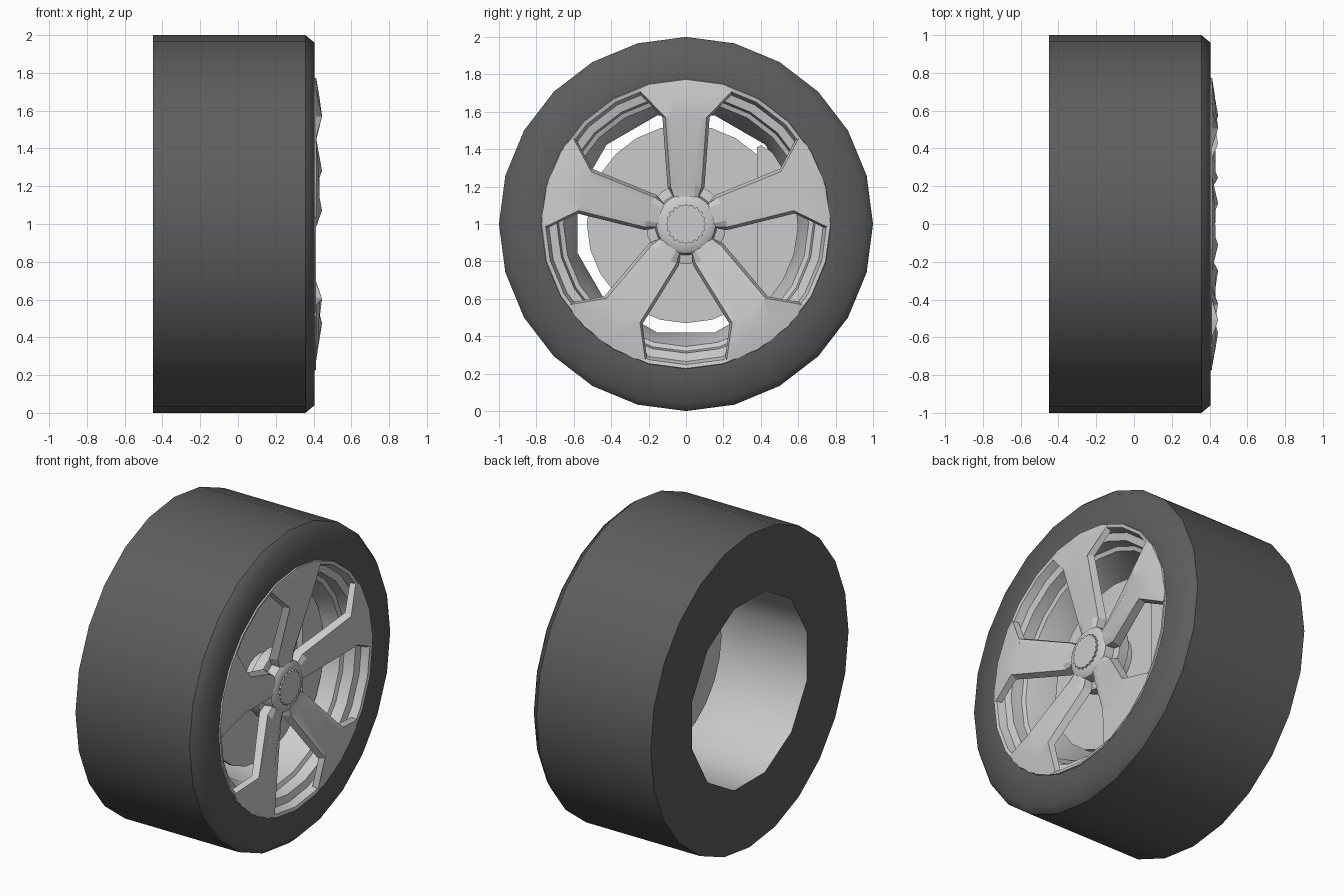
import bpy, bmesh, math
from math import cos, sin, pi, radians

if "Cube" in bpy.data.objects:
    bpy.data.objects.remove(bpy.data.objects["Cube"])

CZ = 1.0  # wheel axle height


def finish(name, bm, angle=32, mat=None):
    bmesh.ops.remove_doubles(bm, verts=bm.verts, dist=0.0005)
    bmesh.ops.recalc_face_normals(bm, faces=bm.faces)
    me = bpy.data.meshes.new(name)
    bm.to_mesh(me)
    bm.free()
    ob = bpy.data.objects.new(name, me)
    bpy.context.collection.objects.link(ob)
    if mat:
        me.materials.append(mat)
    bpy.ops.object.select_all(action='DESELECT')
    ob.select_set(True)
    bpy.context.view_layer.objects.active = ob
    bpy.ops.object.shade_smooth_by_angle(angle=radians(angle))
    return ob


def lathe(name, profile, n=24, capped=True, teeth=0, mat=None, angle=32):
    """Spin (x, r) points round the axle; a third True value makes that ring twelve-sided."""
    bm = bmesh.new()
    rings = []
    for p in profile:
        ring = []
        for i in range(n):
            r = p[1]
            if len(p) > 2 and i % 2 == 0:
                r *= cos(pi / 12)
            if teeth and i % 2:
                r *= 1 - teeth
            a = 2 * pi * i / n
            ring.append(bm.verts.new((p[0], r * cos(a), CZ + r * sin(a))))
        rings.append(ring)
    for a, b in zip(rings, rings[1:]):
        for i in range(n):
            j = (i + 1) % n
            bm.faces.new((a[i], a[j], b[j], b[i]))
    if capped:
        bm.faces.new(rings[0])
        bm.faces.new(rings[-1])
    return finish(name, bm, angle, mat)


rubber = bpy.data.materials.new("dark_rubber")
rubber.diffuse_color = (0.11, 0.11, 0.11, 1)
rubber.use_nodes = True
rubber.node_tree.nodes["Principled BSDF"].inputs["Base Color"].default_value = rubber.diffuse_color

# Tyre: flat back and tread, then a smooth sidewall starting at a crisp shoulder
lathe("tyre_tread", [(-0.45, 0.60, True), (-0.45, 1.0), (0.357, 1.0)],
      capped=False, mat=rubber)
lathe("tyre_sidewall", [(0.357, 1.0), (0.405, 0.96), (0.405, 0.77)],
      capped=False, mat=rubber, angle=60)

# Rim barrel: outer lip, stepped wall, then the tube to the back
lathe("rim_barrel", [(0.39, 0.78), (0.413, 0.772), (0.408, 0.752), (0.36, 0.735),
                     (0.35, 0.69), (0.28, 0.68), (0.27, 0.655),
                     (0.15, 0.625, True), (0.0, 0.60, True), (-0.45, 0.60, True)], capped=False)


# Flared spoke with raised shoulders, sunken centre panel and a dip to the hub
def spoke(index):
    bm = bmesh.new()
    # each row, centre to outside: (u, r, x)
    rows = [
        [(0, 0.13, 0.350), (0.04, 0.13, 0.350), (0.06, 0.13, 0.340)],
        [(0, 0.21, 0.360), (0.05, 0.21, 0.357), (0.083, 0.20, 0.340)],
        [(0, 0.57, 0.430), (0.075, 0.57, 0.432), (0.11, 0.57, 0.445)],
        [(0, 0.68, 0.430), (0.065, 0.68, 0.430), (0.25, 0.715, 0.413)],
        [(0, 0.773, 0.414), (0.1, 0.760, 0.414), (0.2, 0.747, 0.414)],
    ]
    back_x = [0.29, 0.29, 0.405, 0.38, 0.38]
    rot = 2 * pi * index / 5

    def vert(u, r, x):
        y, z = u * cos(rot) - r * sin(rot), u * sin(rot) + r * cos(rot)
        return bm.verts.new((x, y, CZ + z))

    full = [[(-u, r, x) for u, r, x in reversed(row[1:])] + row for row in rows]
    front = [[vert(*p) for p in row] for row in full]
    # back copy: a little wider, so the side walls lean out
    back = []
    for k, row in enumerate(full):
        grow = (0, 0.016, 0.016, 0, 0)[k]
        back.append([vert(u + grow * (u > 0) - grow * (u < 0), r - 0.015 * (k == 3), back_x[k])
                     for u, r, x in row])
    for grid in (front, back):
        for a, b in zip(grid, grid[1:]):
            for i in range(4):
                bm.faces.new((a[i], a[i + 1], b[i + 1], b[i]))
    edge = ([(0, i) for i in range(5)] + [(k, 4) for k in range(1, 5)]
            + [(4, i) for i in (3, 2, 1, 0)] + [(k, 0) for k in (3, 2, 1)])
    for (k, i), (m, j) in zip(edge, edge[1:] + edge[:1]):
        bm.faces.new((front[k][i], front[m][j], back[m][j], back[k][i]))
    finish("spoke_%d" % (index + 1), bm, 12)


for s in range(5):
    spoke(s)

# Hub: recessed base, shallow collar and a toothed centre cap
lathe("hub_base", [(0.13, 0.16), (0.20, 0.16), (0.22, 0.215), (0.285, 0.215), (0.29, 0.20)], n=20)
lathe("hub_collar", [(0.28, 0.168), (0.345, 0.158), (0.358, 0.14), (0.362, 0.10)],
      n=30, angle=40)
lathe("centre_cap", [(0.35, 0.108), (0.372, 0.108)], n=40, teeth=0.1)

# Brake disc set behind the spokes
lathe("brake_disc", [(0.12, 0.53), (0.15, 0.53)])

# Caliper block wrapped round the rear edge of the disc
arc = [(0.60 * cos(radians(a)), 0.60 * sin(radians(a))) for a in range(-44, 41, 14)]
outline = [(0.38, -0.41)] + arc + [(0.40, 0.42), (0.38, 0.41)]
bm = bmesh.new()
lo, hi = ([bm.verts.new((x, y, CZ + z)) for y, z in outline] for x in (0.07, 0.19))
bm.faces.new(lo)
bm.faces.new(hi)
for i in range(len(lo)):
    j = (i + 1) % len(lo)
    bm.faces.new((lo[i], lo[j], hi[j], hi[i]))
finish("brake_caliper", bm, 20)
